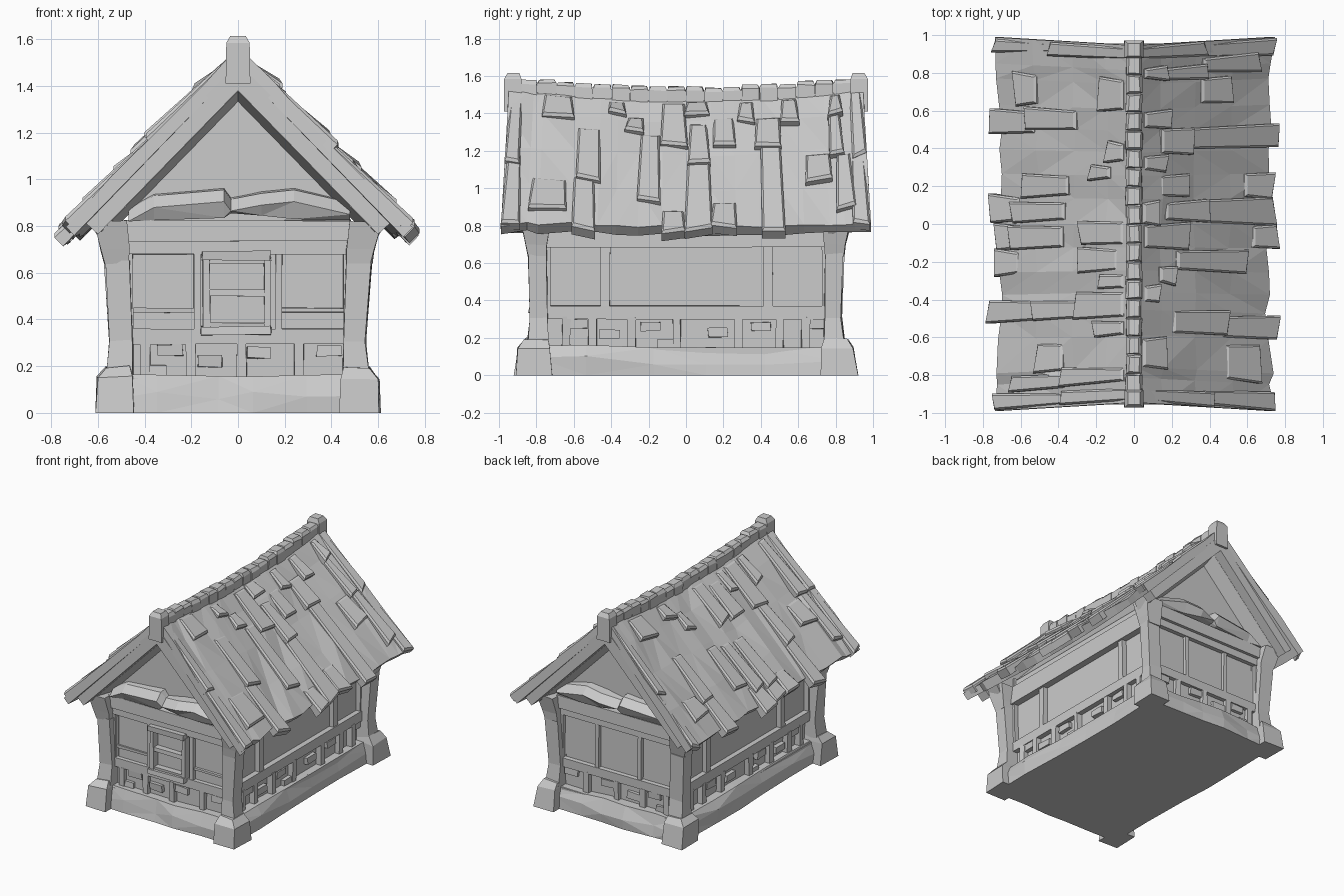
import bpy, bmesh, random
from mathutils import Vector

random.seed(7)
R = lambda a: random.uniform(-a, a)


def loft(name, sections, tri=False):
    """Skin a row of equal-sized closed sections and cap both ends."""
    bm = bmesh.new()
    rows = [[bm.verts.new(p) for p in s] for s in sections]
    n = len(rows[0])
    for a, b in zip(rows, rows[1:]):
        for i in range(n):
            j = (i + 1) % n
            bm.faces.new((a[i], a[j], b[j], b[i]))
    bm.faces.new(rows[0])
    bm.faces.new(rows[-1])
    bmesh.ops.recalc_face_normals(bm, faces=bm.faces)
    if tri:
        bmesh.ops.triangulate(bm, faces=bm.faces)
    me = bpy.data.meshes.new(name)
    bm.to_mesh(me)
    bm.free()
    ob = bpy.data.objects.new(name, me)
    bpy.context.collection.objects.link(ob)
    return ob


def rect(x0, x1, y0, y1, z, j=0):
    return [(x + R(j), y + R(j), z + (R(j) if z > 0 else 0))
            for x, y in ((x0, y0), (x1, y0), (x1, y1), (x0, y1))]


def box(name, x0, x1, y0, y1, z0, z1, j=0):
    return loft(name, [rect(x0, x1, y0, y1, z0, j), rect(x0, x1, y0, y1, z1, j)])


def tower(name, levels, sx, sy, j=0):
    return loft(name, [rect(sx * a, sx * b, sy * c, sy * d, z, j) for z, a, b, c, d in levels])


def wall_box(name, side, a0, a1, d0, d1, z0, z1, j=0):
    """Box on a wall: a runs along the wall, d is distance outward from the centre."""
    axis, s = side
    if axis == 'x':
        return box(name, s * d0, s * d1, a0, a1, z0, z1, j)
    return box(name, a0, a1, s * d0, s * d1, z0, z1, j)


# Stone base: core with rough hewn bands along each side, then corner stones
box("base_core", -.52, .52, -.83, .83, 0, .15)
for s in (-1, 1):
    for along_x, half, d in ((True, .5, .865), (False, .8, .55)):
        rows = []
        for k in range(6):
            a = half * (-1 + .4 * k) + R(.06) * (0 < k < 5)
            o, z = d + R(.014), .157 + R(.01)
            pts = [(d - .1, 0), (o, 0), (o - .002 + R(.012), .085 + R(.03)), (o - .03, z), (d - .1, z)]
            rows.append([(a, s * p, q) if along_x else (s * p, a, q) for p, q in pts])
        loft("base_stones", rows, True)
for sx in (-1, 1):
    for sy in (-1, 1):
        tower("corner_stone", [(0, .44, .61, .72, .915), (.15, .445, .6, .725, .895),
                               (.195, .46, .565, .735, .86)], sx, sy, .008)
        tower("corner_post", [(.15, .45, .565, .735, .85), (.31, .45, .548, .74, .832),
                              (.65, .465, .572, .745, .843)], sx, sy, .005)
        tower("post_bracket", [(.64, .465, .572, .745, .843), (.7, .465, .585, .74, .855),
                               (.82, .475, .615, .73, .882)], sx, sy, .005)

# Wall core with both gables
prof = [(-.46, .1), (.46, .1), (.46, .9), (0, 1.4), (-.46, .9)]
loft("wall_core", [[(x, y, z) for x, z in prof] for y in (-.77, .77)])

# Timber framing on the long sides
for s in (-1, 1):
    w = ('x', s)
    wall_box("side_bottom_rail", w, -.76, .76, .44, .5, .3, .37, .003)
    wall_box("side_top_beam", w, -.78, .78, .44, .515, .685, .82, .003)
    for y in (-.75, -.43, .44, .75):
        wall_box("side_stud", w, y - .024, y + .024, .44, .495, .36, .69, .003)
    for y in (-.64, -.5, -.29, -.05, .28, .5, .64):
        wall_box("side_short_post", w, y - .022, y + .022, .44, .5, .14, .31, .004)
    for y, z in ((-.58, .275), (-.41, .22), (-.19, .26), (-.1, .17), (.17, .228), (.4, .26), (.7, .27)):
        wall_box("side_brick", w, y - .053, y + .053, .44, .49, z - .024, z + .024, .004)

# Timber framing, beams and gable trim on both ends
for s in (-1, 1):
    w = ('y', s)
    wall_box("end_bottom_rail", w, -.47, .47, .75, .8, .295, .36, .003)
    wall_box("end_top_rail", w, -.47, .47, .75, .805, .68, .74, .002)
    wall_box("end_tie_beam", w, -.485, .485, .75, .825, .735, .825, .003)
    for x in (-.465, -.175, .175, .465):
        wall_box("end_stud", w, x - .015, x + .015, .75, .797, .35, .69, .003)
    for x in (-.4, -.2, .015, .26):
        wall_box("end_short_post", w, x - .022, x + .022, .75, .8, .14, .3, .004)
    for x, z in ((-.29, .268), (-.12, .222), (.09, .258), (.39, .268), (-.36, .18)):
        wall_box("end_brick", w, x - .053, x + .053, .75, .793, z - .024, z + .024, .004)
    ledge = []
    for x, z0, z1, d in ((-.47, .82, .87, .84), (-.36, .825, .93, .85), (-.06, .835, .955, .87),
                         (-.03, .855, .915, .85), (.1, .845, .94, .885), (.24, .83, .955, .87), (.48, .825, .9, .84)):
        ledge.append([(x, s * y, z) for y, z in
                      ((.75, z0), (d - .03, z0), (d, z1 - .05), (d - .05, z1), (.75, z1 + .01))])
    loft("gable_ledge", ledge, True)
    for sx in (-1, 1):
        rake = [(0, 1.38), (.6, .765), (.67, .83), (0, 1.5)]
        loft("rake_board", [[(sx * x, s * y, z) for x, z in rake] for y in (.87, .955)])
        # sloped soffit running from the board back down to the wall
        soffit = [[(0, b), (.585, b - .6), (.65, .84), (0, 1.46)] for b in (1.33, 1.378)]
        loft("gable_soffit", [[(sx * x, s * y, z) for x, z in sec] for sec, y in zip(soffit, (.76, .88))])

# Front window and plank strips
for z0, z1 in ((.655, .692), (.335, .37)):
    box("window_head_and_sill", -.155, .14, -.84, -.75, z0, z1, .006)
for x in (-.135, .127):
    box("window_jamb", x - .016, x + .016, -.822, -.75, .36, .66, .003)
for z0, z1 in ((.64, .66), (.5, .53), (.365, .388)):
    box("window_bar", -.125, .115, -.815, -.75, z0, z1, .003)
for x0, x1 in ((-.45, -.18), (.18, .45)):
    box("front_plank", x0, x1, -.785, -.75, .43, .45, .003)


# Sagging roof surface
def roof(sx, x, y, lift=0):
    z = 1.495 + .065 * (1 - .35 * x) * y * y - 1.005 * x
    return Vector((sx * (x + .7 * lift), y * (.945 + .06 * x), z + .71 * lift))


ys = (-1, -.86, -.8, -.62, -.48, -.38, -.26, -.13, 0, .14, .27, .4, .52, .64, .78, .86, 1)
for sx in (-1, 1):
    rows = []
    for y in ys:
        eave = .705 + .035 * y ** 4 + R(.012)
        xs = [0, .2 * eave, .45 * eave, .72 * eave, eave]
        top = [roof(sx, x, y, .006 + R(.012) * (0 < k)) for k, x in enumerate(xs)]
        low = [roof(sx, x, y, -.055) for x in reversed(xs)]
        rows.append(top + low)
    loft("roof_slope", rows, True)


def shingle(sx, x0, x1, y0, y1, drop=0):
    """Wedge shingle, thicker and a little wider at its downhill end, with a bevelled rim."""
    t0, t1 = .018 - drop, .042 + R(.006) - drop
    d, f = .01, .008
    ya, yb = y0 + R(.01) - f, y1 + R(.01) + f
    y0, y1 = y0 + f / 2, y1 - f / 2
    k = R(.012)
    a = [roof(sx, x0, y0, -.02), roof(sx, x1 + k, ya, -.03),
         roof(sx, x1 - k, yb, -.03), roof(sx, x0, y1, -.02)]
    b = [roof(sx, x0, y0, t0 - .01), roof(sx, x1 + k, ya, t1 - .014),
         roof(sx, x1 - k, yb, t1 - .014), roof(sx, x0, y1, t0 - .01)]
    c = [roof(sx, x0 + d, y0 + d, t0), roof(sx, x1 + k - d, ya + d, t1),
         roof(sx, x1 - k - d, yb - d, t1), roof(sx, x0 + d, y1 - d, t0)]
    loft("shingle", [a, b, c])


# Shingles: uphill x, downhill x, centre y, width
right = [(.05, .16, .84, .06), (.15, .37, .83, .07), (.36, .65, .87, .08), (.35, .5, .73, .14),
         (.05, .18, .58, .09), (.14, .3, .46, .14), (.29, .75, .47, .12), (.05, .16, .34, .08),
         (.13, .28, .21, .12), (.58, .72, .21, .13), (.04, .12, .06, .12), (.16, .38, .07, .1),
         (.36, .73, .07, .13), (.62, .745, -.07, .12), (.05, .28, -.07, .13), (.13, .21, -.28, .09),
         (.22, .58, -.2, .11), (.05, .12, -.39, .09), (.46, .745, -.56, .12), (.2, .48, -.54, .13),
         (.04, .16, -.72, .16), (.48, .65, -.75, .19)]
left = [(.51, .62, .73, .16), (.52, .745, .55, .12), (.3, .56, .57, .11), (.05, .17, .72, .17),
        (.05, .13, .4, .1), (.12, .22, .285, .07), (.34, .58, .21, .11), (.6, .745, .08, .13),
        (.36, .63, .07, .1), (.6, .72, -.07, .13), (.37, .64, -.07, .12), (.05, .27, -.05, .13),
        (.6, .72, -.21, .12), (.08, .28, -.2, .12), (.05, .17, -.32, .08), (.05, .3, -.45, .14),
        (.5, .76, -.47, .11), (.28, .52, -.47, .1), (.05, .2, -.58, .08), (.37, .5, -.73, .15),
        (.36, .64, -.86, .08), (.05, .37, -.84, .08)]
for sx, rowset in ((1, right), (-1, left)):
    for x0, x1, y, w in rowset:
        shingle(sx, x0, x1, y - w / 2, y + w / 2)
    # Edge tiles along both gables
    for s in (-1, 1):
        for x0, x1 in ((.03, .4 + R(.05)), (.36, .735)):
            y0, y1 = sorted((s * (.92 + R(.015)), s * .99))
            shingle(sx, x0, x1, y0, y1, .012)

# Ridge: beam, cap stones and end posts
loft("ridge_beam", [[(x, y, 1.49 + .065 * y * y + dz) for x, dz in
                     ((-.035, -.09), (.035, -.09), (.035, .03), (-.035, .03))]
                    for y in (-.93, -.6, -.3, 0, .3, .6, .93)])
n = 18
for i in range(n):
    y0 = -.89 + 1.78 * i / n
    y1 = y0 + 1.78 / n - .004
    zt = 1.54 + .065 * ((y0 + y1) / 2) ** 2 + R(.007)
    w = .042 + R(.005)
    loft("ridge_cap", [rect(-w, w, y0, y1, zt - .09), rect(-w, w, y0, y1, zt - .02, .004),
                       rect(-w + .014, w - .014, y0 + .007, y1 - .007, zt, .004)])
for s in (-1, 1):
    tower("ridge_end_post", [(1.41, -.053, .053, .88, .972), (1.585, -.05, .05, .88, .972),
                             (1.615, -.033, .033, .89, .955)], 1, s)
